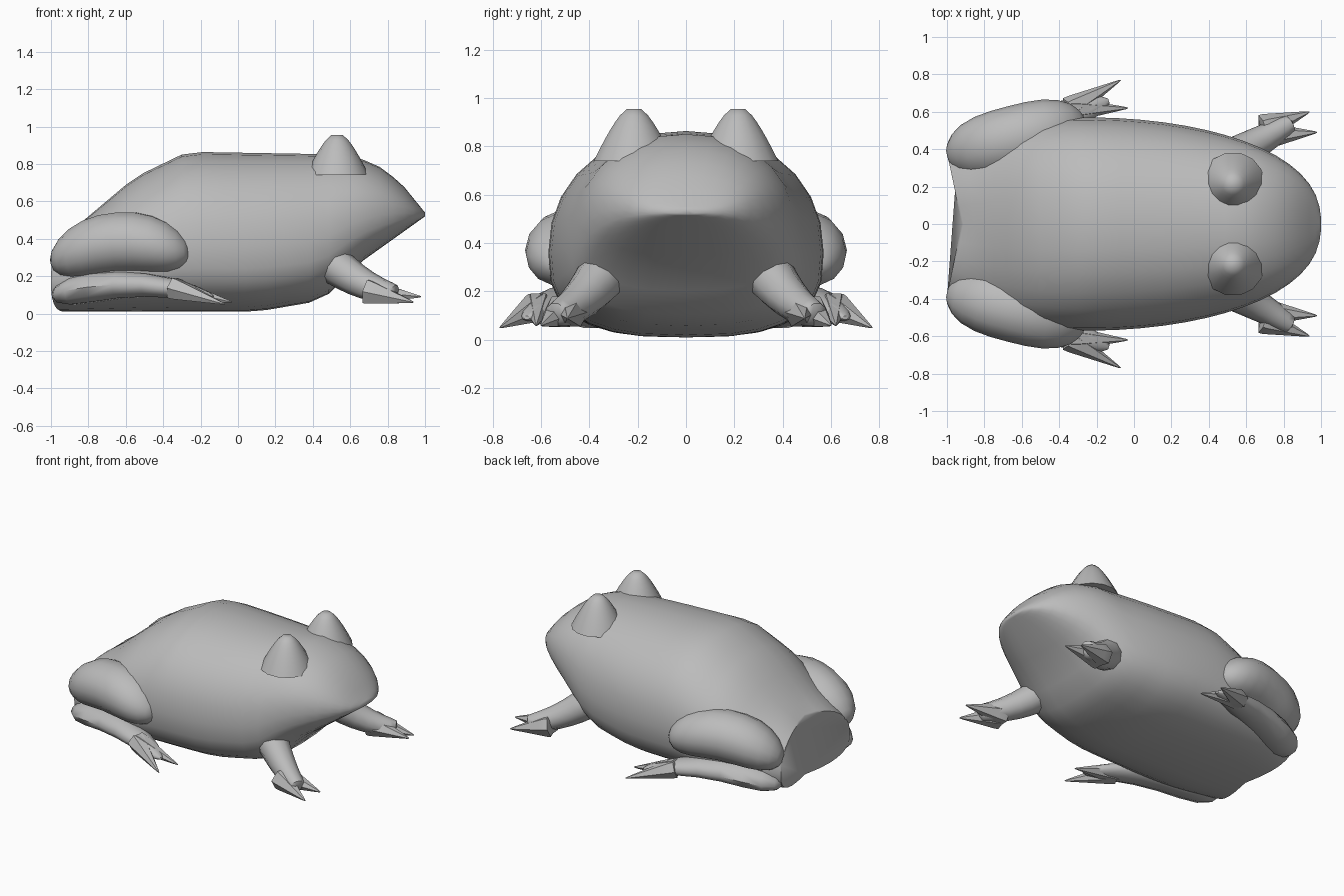
import bpy, bmesh
from math import sin, cos, pi, radians
from mathutils import Vector

if "Cube" in bpy.data.objects:
    bpy.data.objects.remove(bpy.data.objects["Cube"], do_unlink=True)

grey = bpy.data.materials.new("plain grey")
grey.use_nodes = True
colour = (0.5, 0.5, 0.5, 1)
grey.diffuse_color = colour
grey.node_tree.nodes["Principled BSDF"].inputs["Base Color"].default_value = colour


def turn(sides):
    """Angles spread evenly round a circle."""
    return [2 * pi * k / sides for k in range(sides)]


def power(value, exponent):
    """Raise to a power but keep the sign."""
    return abs(value) ** exponent * (1 if value > 0 else -1)


def follow(line, x):
    """Height of a silhouette line at x."""
    for (xa, za), (xb, zb) in zip(line, line[1:]):
        if x <= xb:
            return za + (zb - za) * (x - xa) / (xb - xa)
    return line[-1][1]


def loft(name, rings, mirror=True):
    """Skin a list of closed rings, cap both ends and shade it."""
    bm = bmesh.new()
    loops = [[bm.verts.new(point) for point in ring] for ring in rings]
    for first, second in zip(loops, loops[1:]):
        for i in range(len(first)):
            bm.faces.new((first[i - 1], first[i], second[i], second[i - 1]))
    bm.faces.new(loops[0])
    bm.faces.new(loops[-1])
    bmesh.ops.recalc_face_normals(bm, faces=bm.faces)
    mesh = bpy.data.meshes.new(name)
    bm.to_mesh(mesh)
    bm.free()
    mesh.materials.append(grey)
    obj = bpy.data.objects.new(name, mesh)
    bpy.context.collection.objects.link(obj)
    bpy.ops.object.select_all(action="DESELECT")
    obj.select_set(True)
    bpy.context.view_layer.objects.active = obj
    bpy.ops.object.shade_smooth_by_angle(angle=radians(55))
    if mirror:
        other_side = obj.modifiers.new("other side", "MIRROR")
        other_side.use_axis = (False, True, False)
        other_side.use_mirror_merge = False


def limb(name, start, end, width, height, taper, bow=0, bluntness=30, sides=10, steps=9):
    """Tapered tube between two points, arched by bow and rounded at its ends."""
    start, end = Vector(start), Vector(end)
    across = Vector((0, 0, 1)).cross(end - start).normalized()
    up = (end - start).cross(across).normalized()
    rings = []
    for step in range(steps + 1):
        t = 0.5 - 0.495 * cos(pi * step / steps)
        size = (1 + (taper - 1) * t) * (1 - abs(2 * t - 1) ** bluntness) ** 0.5
        centre = start.lerp(end, t) + Vector((0, 0, bow * sin(pi * t)))
        rings.append([centre + across * width * size * cos(a) + up * height * size * sin(a)
                      for a in turn(sides)])
    loft(name, rings)


# Body: rounded sections following the back line and the belly line
back_line = [(-0.93, 0.41), (-0.55, 0.73), (-0.27, 0.865), (0.6, 0.85),
             (0.75, 0.79), (0.87, 0.7), (1, 0.54)]
belly_line = [(-0.93, 0.01), (0.1, 0.01), (0.45, 0.07), (0.65, 0.27), (1, 0.52)]
rump, snout, widest, stations = -0.92, 0.999, -0.25, 26
rings = []
for station in range(stations + 1):
    x = rump + (snout - rump) * (1 - cos(pi * station / stations)) / 2
    if x > widest:
        width = 0.57 * (1 - ((x - widest) / (1 - widest)) ** 2) ** 0.42
    else:
        width = 0.57 * (1 - ((x - widest) / 0.75) ** 2) ** 0.25
    high, low = follow(back_line, x), follow(belly_line, x)
    middle = low + 0.41 * (high - low)
    hollow = 0.08 * max(0, 1 - (x - rump) * 8)
    ring = []
    for a in turn(28):
        # Slimmer shoulders above, boxier belly below
        curve = 0.93 if sin(a) > 0 else 0.72
        side, rise = power(cos(a), curve), power(sin(a), curve)
        reach = high - middle if rise > 0 else middle - low
        ring.append((x - hollow * abs(side), width * side, middle + rise * reach))
    rings.append(ring)
loft("body", rings, mirror=False)

# Eye bumps: low cones with rounded tips on top of the head
rings = []
for step in range(9):
    t = step / 8
    radius = 0.03 + 0.14 * (1 - t) ** 0.75
    rings.append([(0.53 + radius * cos(a), 0.215 + radius * sin(a), 0.74 + 0.215 * t)
                  for a in turn(14)])
loft("eye_bump", rings)

# Folded hind legs
limb("thigh", (-1, 0.36, 0.28), (-0.26, 0.55, 0.33), 0.18, 0.165, 1,
     bow=0.075, bluntness=3, sides=14, steps=12)
limb("shank", (-0.99, 0.35, 0.1), (-0.13, 0.66, 0.09), 0.16, 0.1, 0.4, bow=0.06, bluntness=4)
limb("hind_outer_toe", (-0.36, 0.61, 0.14), (-0.07, 0.77, 0.05), 0.07, 0.07, 0.05, sides=6)
limb("hind_inner_toe", (-0.36, 0.61, 0.14), (-0.03, 0.62, 0.06), 0.07, 0.07, 0.05, sides=6)

# Front legs
limb("front_arm", (0.48, 0.33, 0.29), (0.84, 0.54, 0.1), 0.11, 0.11, 0.5, bow=-0.03)
limb("front_outer_toe", (0.68, 0.51, 0.12), (0.94, 0.6, 0.06), 0.08, 0.08, 0.05, sides=6)
limb("front_inner_toe", (0.68, 0.47, 0.12), (0.98, 0.49, 0.09), 0.08, 0.08, 0.05, sides=6)
